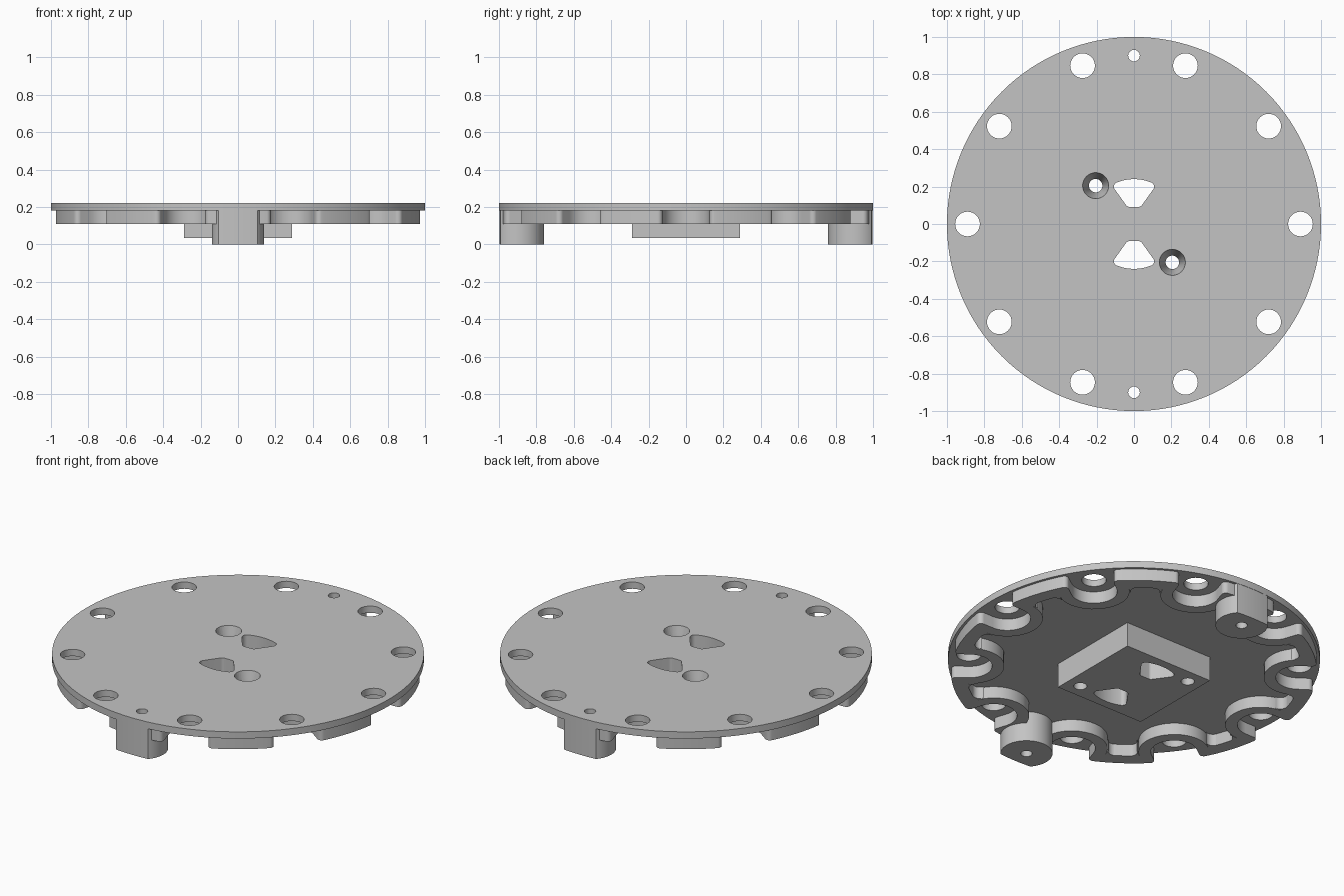
import bpy, bmesh
from math import pi, sin, cos, atan2, radians
from mathutils import Vector, Matrix

cube = bpy.data.objects.get("Cube")
if cube:
    bpy.data.objects.remove(cube)

grey = bpy.data.materials.new("plain grey")
grey.use_nodes = True
GREY = (0.55, 0.55, 0.55, 1)
grey.diffuse_color = GREY
grey.node_tree.nodes["Principled BSDF"].inputs["Base Color"].default_value = GREY

RIM, WALL_OUT, WALL_IN = 1.0, 0.985, 0.905
Z_WALL, Z_PLATE, Z_TOP = 0.11, 0.18, 0.22
HOLE_RING, COUNT = 0.89, 10


def circle(x, y, r, n=32):
    return [(x + r * cos(2 * pi * i / n), y + r * sin(2 * pi * i / n)) for i in range(n)]


def rounded(corners, steps=10):
    """Closed outline from (x, y, radius) corners; radius 0 keeps a point."""
    out = []
    for i, (x, y, r) in enumerate(corners):
        p = Vector((x, y))
        if r == 0:
            out.append((x, y))
            continue
        a = (Vector(corners[i - 1][:2]) - p).normalized()
        b = (Vector(corners[(i + 1) % len(corners)][:2]) - p).normalized()
        half = a.angle(b) / 2
        mid = p + (a + b).normalized() * (r / sin(half))
        reach = r * cos(half) / sin(half)
        start, end = p + a * reach - mid, p + b * reach - mid
        sweep = start.angle_signed(end)
        for k in range(steps + 1):
            q = Matrix.Rotation(-sweep * k / steps, 2) @ start
            out.append(tuple(mid + q))
    return out


def slab(name, outlines, z0, z1):
    """Extruded flat shape; later outlines inside the first become holes."""
    curve = bpy.data.curves.new(name, "CURVE")
    curve.dimensions, curve.fill_mode = "2D", "BOTH"
    curve.extrude = (z1 - z0) / 2
    for pts in outlines:
        s = curve.splines.new("POLY")
        s.points.add(len(pts) - 1)
        for sp, (x, y) in zip(s.points, pts):
            sp.co = (x, y, 0, 1)
        s.use_cyclic_u = True
    temp = bpy.data.objects.new(name + " outline", curve)
    bpy.context.collection.objects.link(temp)
    bpy.context.view_layer.update()
    mesh = bpy.data.meshes.new_from_object(
        temp.evaluated_get(bpy.context.evaluated_depsgraph_get()))
    bpy.data.objects.remove(temp)
    bm = bmesh.new()
    bm.from_mesh(mesh)
    bmesh.ops.remove_doubles(bm, verts=bm.verts, dist=1e-5)
    bmesh.ops.translate(bm, verts=bm.verts, vec=(0, 0, (z0 + z1) / 2))
    bmesh.ops.recalc_face_normals(bm, faces=bm.faces)
    bm.to_mesh(mesh)
    bm.free()
    mesh.materials.clear()
    mesh.materials.append(grey)
    ob = bpy.data.objects.new(name, mesh)
    bpy.context.collection.objects.link(ob)
    return ob


def cone_cutter(x, y, z0, z1, r0, r1):
    bm = bmesh.new()
    bmesh.ops.create_cone(bm, cap_ends=True, segments=32, radius1=r0, radius2=r1,
                          depth=z1 - z0, matrix=Matrix.Translation((x, y, (z0 + z1) / 2)))
    mesh = bpy.data.meshes.new("cutter")
    bm.to_mesh(mesh)
    bm.free()
    ob = bpy.data.objects.new("cutter", mesh)
    ob.hide_render = True
    bpy.context.collection.objects.link(ob)
    return ob


def cut(ob, cutters):
    for c in cutters:
        m = ob.modifiers.new("cut", "BOOLEAN")
        m.operation, m.solver, m.object = "DIFFERENCE", "EXACT", c
    bpy.context.view_layer.update()
    mesh = bpy.data.meshes.new_from_object(
        ob.evaluated_get(bpy.context.evaluated_depsgraph_get()))
    ob.modifiers.clear()
    ob.data = mesh


def scalloped(radius, half, depth, lip, arc):
    """Circle outline with a round-ended notch at every large hole."""
    pts = []
    edge = (radius ** 2 - half ** 2) ** 0.5
    for i in range(COUNT):
        turn = 2 * pi * i / COUNT
        for u, v, r in [(edge, -half, lip), (depth, -half, half * 0.98),
                        (depth, half, half * 0.98), (edge, half, lip)]:
            pts.append((u * cos(turn) - v * sin(turn), u * sin(turn) + v * cos(turn), r))
        for k in range(9):
            a = turn + pi / COUNT + radians(arc) * (k / 4 - 1)
            pts.append((radius * cos(a), radius * sin(a), 0))
    return rounded(pts)


# Windows: ring sectors with rounded corners, mirrored front to back
def window(side):
    arc = [(0.24 * sin(a), 0.24 * cos(a) * side, 0)
           for a in [radians(18 - 4 * k) for k in range(10)]]
    return rounded([(-0.036, 0.092 * side, 0.02), (0.036, 0.092 * side, 0.02),
                    (0.122, 0.212 * side, 0.025)] + arc + [(-0.122, 0.212 * side, 0.025)])


windows = [window(1), window(-1)]
ring_holes = [circle(HOLE_RING * cos(2 * pi * i / COUNT), HOLE_RING * sin(2 * pi * i / COUNT), 0.066)
              for i in range(COUNT)]

# Top plate, meandering wall under it, and square centre block
plate = slab("top_plate", [circle(0, 0, RIM, 128)] + ring_holes + windows, Z_PLATE, Z_TOP)
wall = slab("scalloped_wall", [scalloped(WALL_OUT, 0.125, HOLE_RING - 0.125, 0.025, 8),
                               scalloped(WALL_IN, 0.19, HOLE_RING - 0.19, 0.04, 3)],
            Z_WALL, Z_PLATE)
block = slab("centre_block", [[(-.29, -.29), (.29, -.29), (.29, .29), (-.29, .29)]] + windows,
             0.035, Z_PLATE)

# Feet: round posts trimmed to the rim
feet = []
for name, side in (("front_foot", -1), ("back_foot", 1)):
    pts = []
    for x, y in circle(0, 0.9 * side, 0.14, 96):
        trim = min(1, 0.998 / Vector((x, y)).length)
        pts.append((x * trim, y * trim))
    feet.append(slab(name, [pts], 0, Z_PLATE))

# Screw bores in the feet and countersunk holes in the centre
bores = [cone_cutter(0, 0.9 * s, -0.1, 0.4, 0.031, 0.031) for s in (-1, 1)]
sinks = []
for s in (-1, 1):
    sinks.append(cone_cutter(0.205 * s, -0.205 * s, 0.08, Z_TOP + 0.001, 0.036, 0.07))
    sinks.append(cone_cutter(0.205 * s, -0.205 * s, -0.1, 0.1, 0.036, 0.036))
cut(plate, bores + sinks)
cut(block, sinks)
cut(wall, bores)
for foot, bore in zip(feet, bores):
    cut(foot, [bore])
for c in bores + sinks:
    bpy.data.objects.remove(c)

# Smooth round walls, sharp rims
for ob in [plate, wall, block] + feet:
    bpy.ops.object.select_all(action="DESELECT")
    ob.select_set(True)
    bpy.context.view_layer.objects.active = ob
    bpy.ops.object.shade_smooth_by_angle(angle=radians(30))
